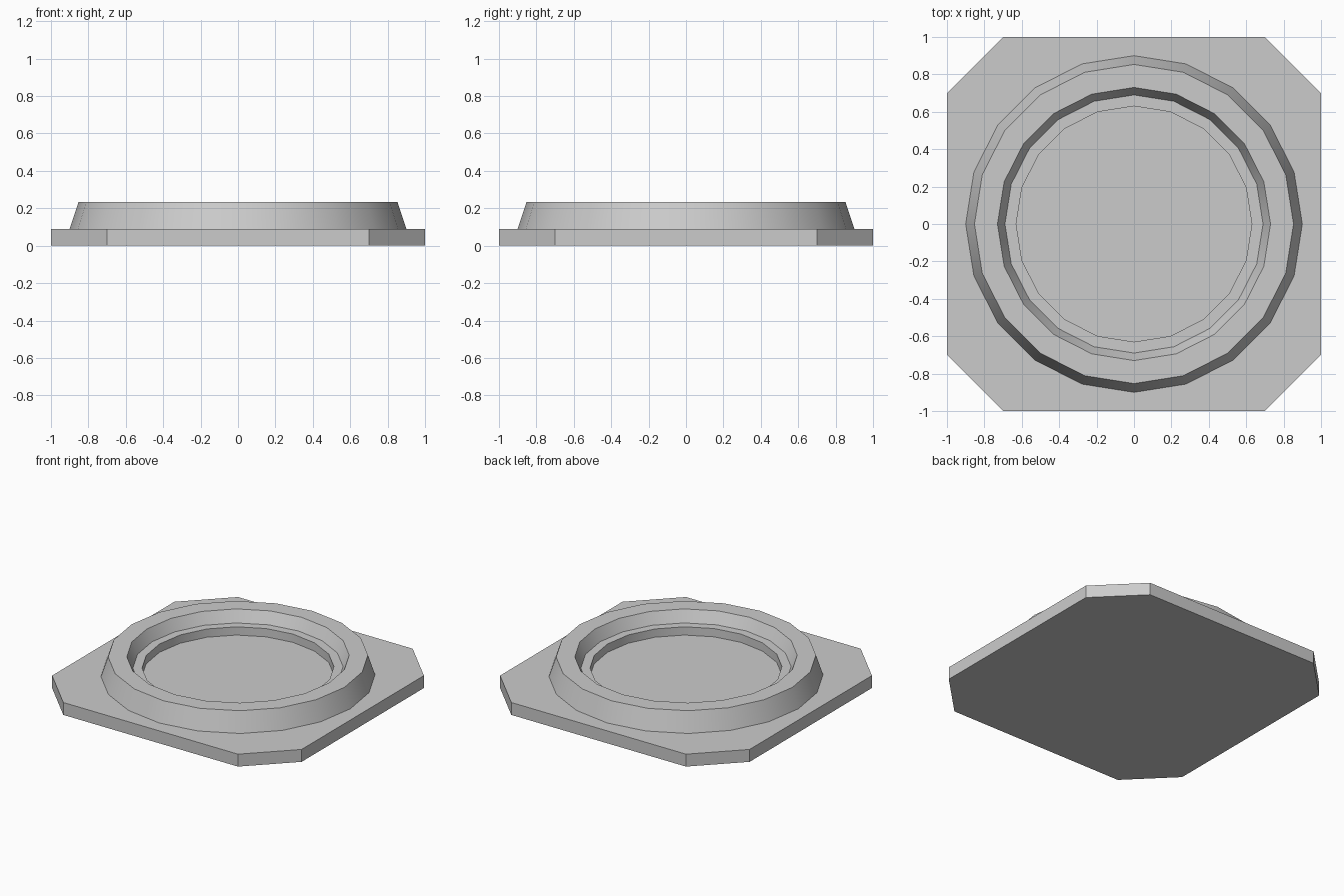
import bpy, bmesh, math

if "Cube" in bpy.data.objects:
    bpy.data.objects.remove(bpy.data.objects["Cube"])

PLATE_TOP = 0.09
SIDES = 20


def finish(name, bm):
    bmesh.ops.recalc_face_normals(bm, faces=bm.faces[:])
    mesh = bpy.data.meshes.new(name)
    bm.to_mesh(mesh)
    bm.free()
    obj = bpy.data.objects.new(name, mesh)
    bpy.context.collection.objects.link(obj)
    return obj


# Square base plate with clipped corners
bm = bmesh.new()
outline = [(1, -0.7), (1, 0.7), (0.7, 1), (-0.7, 1),
           (-1, 0.7), (-1, -0.7), (-0.7, -1), (0.7, -1)]
bottom = bm.faces.new([bm.verts.new((x, y, 0)) for x, y in outline])
top = bmesh.ops.extrude_face_region(bm, geom=[bottom], use_keep_orig=True)
bmesh.ops.translate(bm, vec=(0, 0, PLATE_TOP),
                    verts=[v for v in top["geom"] if isinstance(v, bmesh.types.BMVert)])
finish("base_plate", bm)

# Raised ring: sloped skirt, flat rim, sloped inner wall, ledge, recess wall
# (radius, height) pairs, closed underneath by the plate
profile = [(0.9, PLATE_TOP), (0.853, 0.233), (0.73, 0.233),
           (0.69, 0.15), (0.63, 0.15), (0.63, PLATE_TOP)]
bm = bmesh.new()
loops = []
for r, z in profile:
    loops.append([bm.verts.new((r * math.cos(i * math.tau / SIDES),
                                r * math.sin(i * math.tau / SIDES), z))
                  for i in range(SIDES)])
for a, b in zip(loops, loops[1:]):
    for i in range(SIDES):
        j = (i + 1) % SIDES
        bm.faces.new((a[i], a[j], b[j], b[i]))
# Closing underside keeps the ring solid
for i in range(SIDES):
    j = (i + 1) % SIDES
    bm.faces.new((loops[-1][i], loops[-1][j], loops[0][j], loops[0][i]))
ring = finish("raised_ring", bm)

# Smooth around the ring, sharp at the profile corners
bpy.ops.object.select_all(action='DESELECT')
ring.select_set(True)
bpy.context.view_layer.objects.active = ring
bpy.ops.object.shade_smooth_by_angle(angle=math.radians(30))
